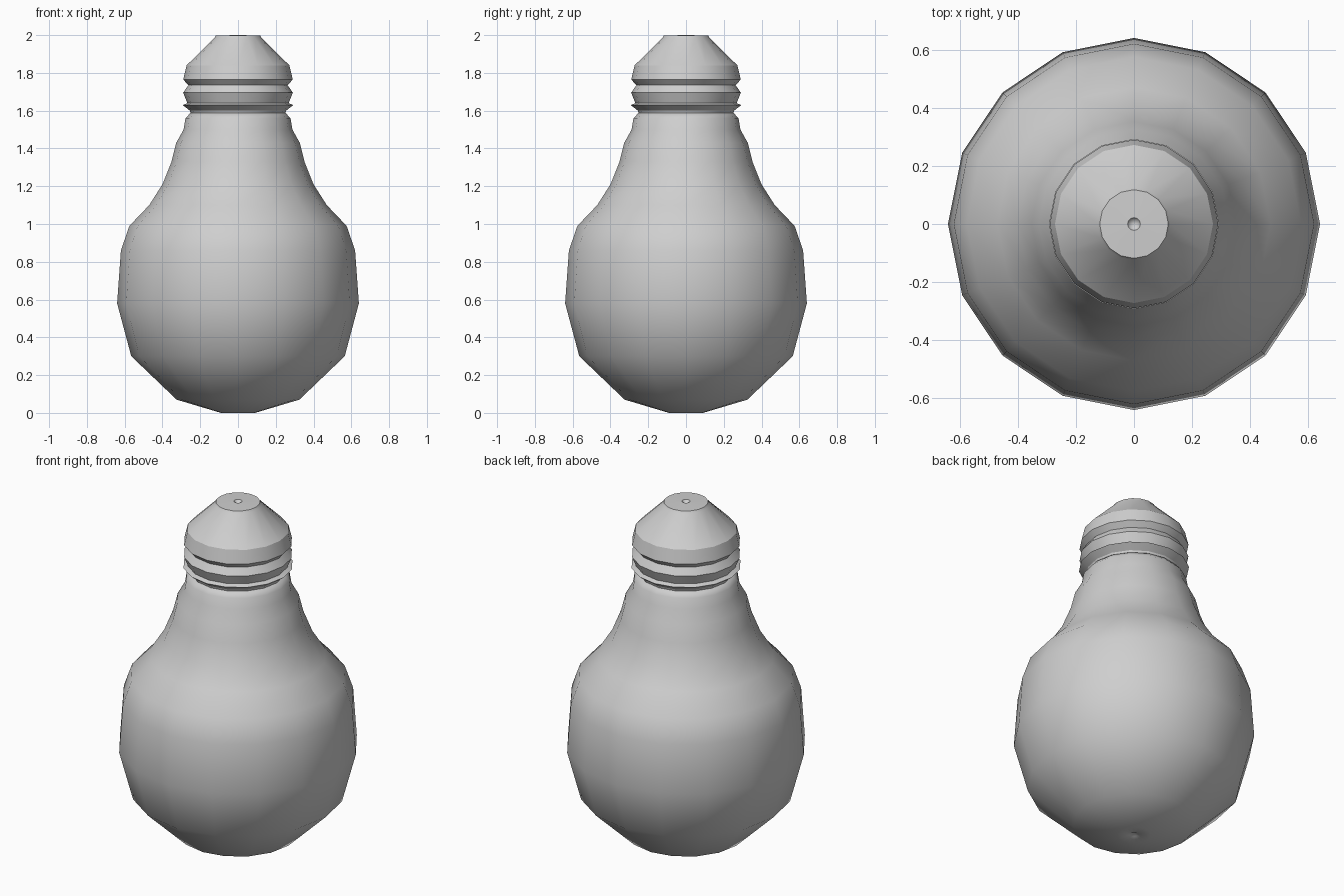
import bpy, bmesh, math

cube = bpy.data.objects.get("Cube")
if cube:
    bpy.data.objects.remove(cube, do_unlink=True)

GREY = (0.62, 0.62, 0.62, 1)
mat = bpy.data.materials.new("plain grey")
mat.use_nodes = True
mat.diffuse_color = GREY
mat.node_tree.nodes["Principled BSDF"].inputs["Base Color"].default_value = GREY

SIDES = 16


def lathe(name, profile, smooth_angle):
    """Revolve a (radius, height) profile, bottom to top, around z."""
    bm = bmesh.new()
    rings = []
    for r, z in profile:
        if r == 0:
            rings.append([bm.verts.new((0, 0, z))] * SIDES)
        else:
            turns = [2 * math.pi * i / SIDES for i in range(SIDES)]
            rings.append([bm.verts.new((r * math.cos(a), r * math.sin(a), z)) for a in turns])
    for low, high in zip(rings, rings[1:]):
        for i in range(SIDES):
            j = (i + 1) % SIDES
            corners = dict.fromkeys([low[i], low[j], high[j], high[i]])
            bm.faces.new(list(corners))
    bmesh.ops.recalc_face_normals(bm, faces=bm.faces)
    mesh = bpy.data.meshes.new(name)
    bm.to_mesh(mesh)
    bm.free()
    mesh.materials.append(mat)
    obj = bpy.data.objects.new(name, mesh)
    bpy.context.collection.objects.link(obj)
    bpy.ops.object.select_all(action='DESELECT')
    obj.select_set(True)
    bpy.context.view_layer.objects.active = obj
    bpy.ops.object.shade_smooth_by_angle(angle=math.radians(smooth_angle))
    return obj


# Glass envelope, with a tiny dimple at the very bottom
lathe("glass_bulb", [
    (0, 0.02), (0.02, 0.005), (0.09, 0), (0.325, 0.07), (0.565, 0.3), (0.64, 0.58),
    (0.62, 0.86), (0.575, 0.99), (0.47, 1.1), (0.4, 1.21), (0.352, 1.33),
    (0.327, 1.43), (0.288, 1.5), (0.278, 1.56), (0.25, 1.59), (0, 1.59)], 50)

# Threaded screw base
lathe("screw_base", [
    (0, 1.58), (0.25, 1.585), (0.255, 1.6), (0.293, 1.63), (0.268, 1.64),
    (0.29, 1.695), (0.263, 1.735), (0.29, 1.765), (0.272, 1.84), (0, 1.84)], 25)

# Sloped cap and contact tip, with a tiny dimple
lathe("contact_cap", [
    (0, 1.835), (0.272, 1.84), (0.125, 1.985), (0.118, 1.997),
    (0.022, 2.0), (0, 1.97)], 35)
